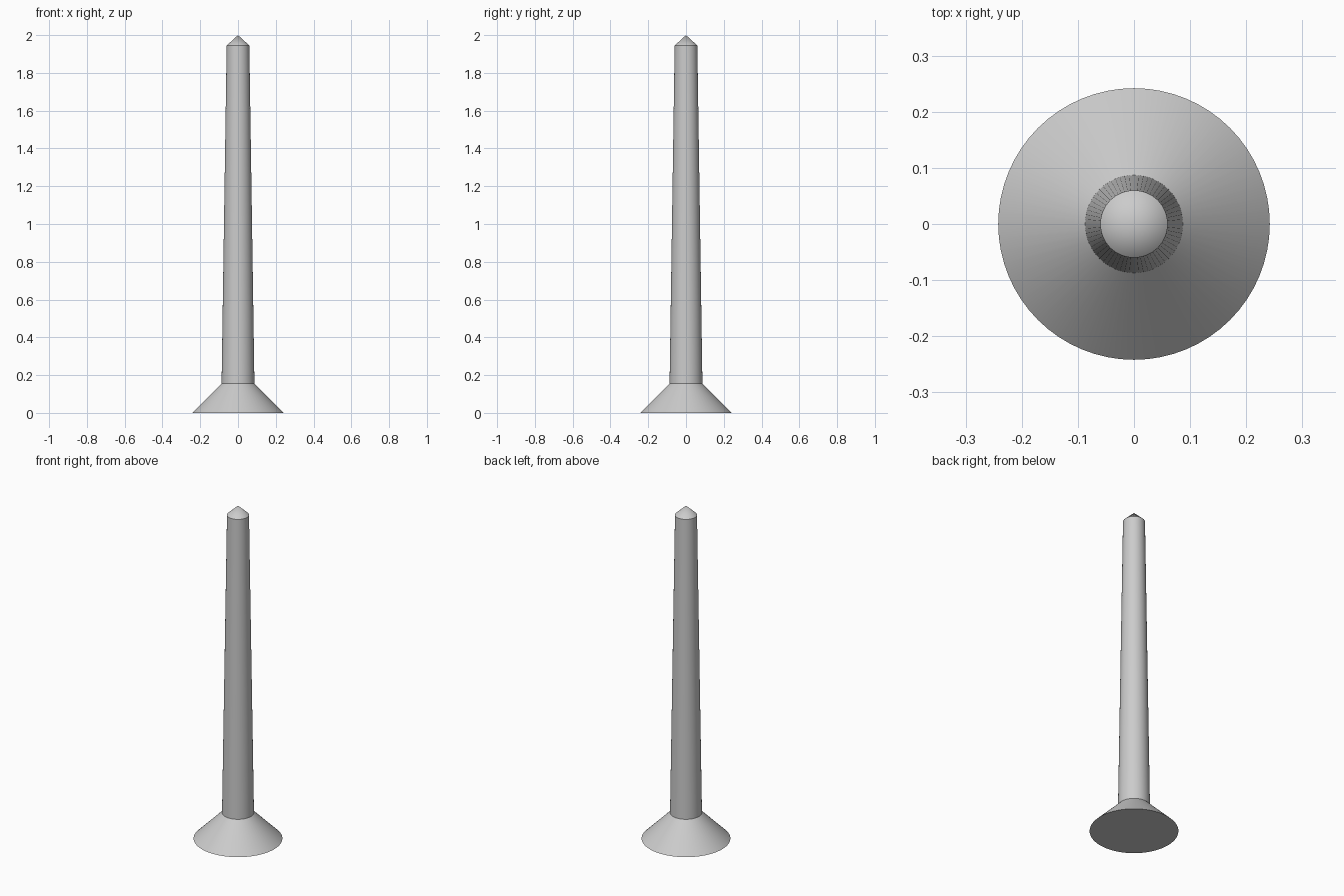
import bpy
import bmesh
import math

SIDES = 64

if "Cube" in bpy.data.objects:
    bpy.data.objects.remove(bpy.data.objects["Cube"], do_unlink=True)

# One plain grey for the whole nail
grey = bpy.data.materials.new("plain grey")
grey.use_nodes = True
colour = (0.6, 0.6, 0.6, 1)
grey.diffuse_color = colour
grey.node_tree.nodes["Principled BSDF"].inputs["Base Color"].default_value = colour

# Silhouette from base to tip as (radius, height)
profile = [(0.242, 0), (0.087, 0.155), (0.06, 1.945), (0, 2)]


def lathe(name, points):
    """Spin a profile that starts at a flat base and ends in a point."""
    bm = bmesh.new()
    verts = [bm.verts.new((r, 0, z)) for r, z in points]
    edges = [bm.edges.new(pair) for pair in zip(verts, verts[1:])]
    bmesh.ops.spin(bm, geom=verts + edges, cent=(0, 0, 0), axis=(0, 0, 1),
                   angle=math.tau, steps=SIDES, use_duplicate=False)
    bmesh.ops.remove_doubles(bm, verts=bm.verts, dist=0.0001)
    # Flat cap under the base
    rim = [e for e in bm.edges if e.is_boundary]
    bmesh.ops.contextual_create(bm, geom=rim)
    bmesh.ops.recalc_face_normals(bm, faces=bm.faces)
    mesh = bpy.data.meshes.new(name)
    bm.to_mesh(mesh)
    bm.free()
    mesh.materials.append(grey)
    obj = bpy.data.objects.new(name, mesh)
    bpy.context.collection.objects.link(obj)
    return obj


# Flared foot, tapered shaft and pointed cap as one turned solid
body = lathe("tapered_post", profile)
bpy.ops.object.select_all(action='DESELECT')
body.select_set(True)
bpy.context.view_layer.objects.active = body
bpy.ops.object.shade_smooth_by_angle(angle=math.radians(30))
